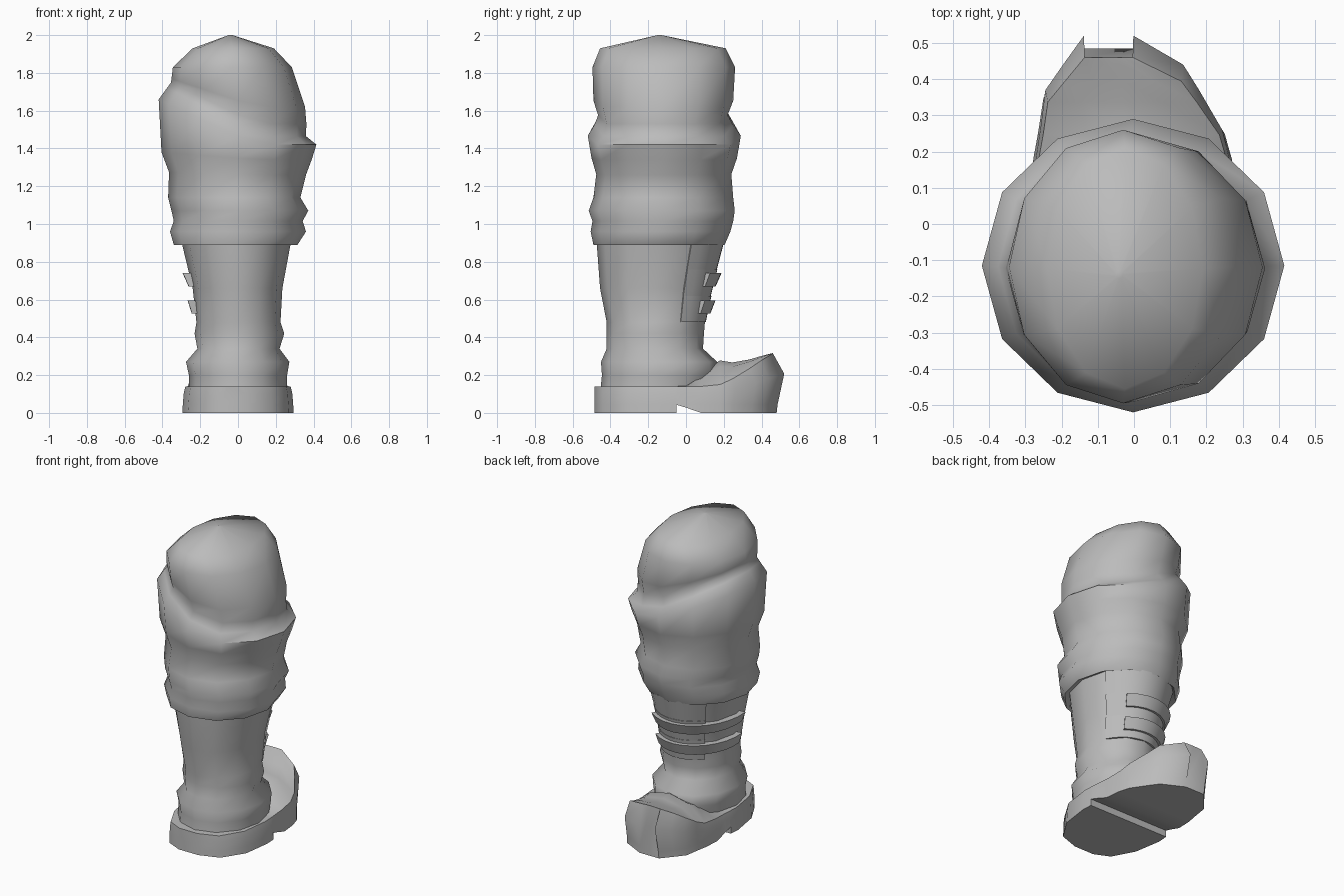
import bpy, bmesh, math
from mathutils import Vector

cube = bpy.data.objects.get("Cube")
if cube:
    bpy.data.objects.remove(cube)

grey = bpy.data.materials.new("plain_grey")
grey.use_nodes = True
grey.diffuse_color = (0.5, 0.5, 0.5, 1)
grey.node_tree.nodes["Principled BSDF"].inputs["Base Color"].default_value = (0.5, 0.5, 0.5, 1)

SIDES = 12


def finish(name, bm, angle):
    """Turn a bmesh into a named, shaded object."""
    bmesh.ops.remove_doubles(bm, verts=bm.verts[:], dist=0.0005)
    bmesh.ops.recalc_face_normals(bm, faces=bm.faces[:])
    mesh = bpy.data.meshes.new(name)
    bm.to_mesh(mesh)
    bm.free()
    mesh.materials.append(grey)
    ob = bpy.data.objects.new(name, mesh)
    bpy.context.collection.objects.link(ob)
    bpy.ops.object.select_all(action='DESELECT')
    ob.select_set(True)
    bpy.context.view_layer.objects.active = ob
    bpy.ops.object.shade_smooth_by_angle(angle=math.radians(angle))
    return ob


def loft(name, loops, angle, closed=False):
    """Skin a row of equal point loops, capping the ends unless closed."""
    bm = bmesh.new()
    rows = [[bm.verts.new(p) for p in loop] for loop in loops]
    n = len(rows[0])
    for a, b in zip(rows, rows[1:]):
        for i in range(n):
            j = (i + 1) % n
            bm.faces.new((a[i], a[j], b[j], b[i]))
    bm.faces.new(rows[0][::-1])
    bm.faces.new(rows[-1])
    return finish(name, bm, angle)


def oval(ring, angle, grow=0.0):
    """Point on an oval given as z, left x, right x, back y, front y."""
    z, x0, x1, y0, y1 = ring
    return Vector(((x0 + x1) / 2 + ((x1 - x0) / 2 + grow) * math.cos(angle),
                   (y0 + y1) / 2 + ((y1 - y0) / 2 + grow) * math.sin(angle), z))


def oval_loop(ring, tilt=0.0):
    """Oval loop whose low x side is lifted, for the slanting fold."""
    pts = [oval(ring, math.tau * i / SIDES) for i in range(SIDES)]
    for p in pts:
        p.z += tilt * max(0, 0.1 - p.x)
    return pts


# Boot shaft with a pinched ankle
shaft = [(0.10, -0.26, 0.26, -0.455, 0.13),
         (0.20, -0.26, 0.26, -0.445, 0.17),
         (0.27, -0.275, 0.272, -0.45, 0.165),
         (0.34, -0.215, 0.22, -0.42, 0.09),
         (0.42, -0.23, 0.245, -0.42, 0.095),
         (0.48, -0.22, 0.225, -0.42, 0.10),
         (0.66, -0.24, 0.235, -0.455, 0.135),
         (0.93, -0.305, 0.285, -0.475, 0.20)]
loft("boot_shaft", [oval_loop(r) for r in shaft], 60)

# Trouser leg: lower gathers, slanting fold, then the rounded knee
trouser = [((0.91, -0.29, 0.27, -0.46, 0.18), 0),
           ((0.89, -0.34, 0.315, -0.49, 0.205), 0),
           ((0.96, -0.36, 0.36, -0.505, 0.235), 0),
           ((1.015, -0.34, 0.342, -0.495, 0.25), 0),
           ((1.07, -0.352, 0.372, -0.515, 0.258), 0),
           ((1.14, -0.37, 0.33, -0.49, 0.25), 0),
           ((1.26, -0.365, 0.36, -0.475, 0.24), 0.03),
           ((1.34, -0.405, 0.39, -0.50, 0.27), 0.08),
           ((1.42, -0.42, 0.415, -0.52, 0.29), 0.46),
           ((1.465, -0.375, 0.36, -0.485, 0.25), 0.54),
           ((1.53, -0.355, 0.362, -0.465, 0.22), 0.48),
           ((1.62, -0.352, 0.355, -0.49, 0.25), 0.33),
           ((1.83, -0.345, 0.285, -0.495, 0.26), 0),
           ((1.93, -0.24, 0.19, -0.455, 0.21), 0),
           ((2.0, -0.05, -0.03, -0.15, -0.13), 0)]
loft("trouser_leg", [oval_loop(r, t) for r, t in trouser], 60)

# Foot: y, left x, right x, underside z, edge height, ridge height
foot = [(-0.485, -0.09, 0.05, 0, 0.14, 0.14),
        (-0.44, -0.19, 0.18, 0, 0.14, 0.14),
        (-0.30, -0.265, 0.27, 0, 0.14, 0.14),
        (-0.12, -0.295, 0.295, 0, 0.14, 0.14),
        (-0.05, -0.29, 0.292, 0, 0.14, 0.14),
        (-0.0495, -0.29, 0.292, 0.043, 0.14, 0.14),
        (0.0, -0.287, 0.287, 0.028, 0.14, 0.15),
        (0.08, -0.283, 0.28, 0, 0.14, 0.21),
        (0.18, -0.278, 0.27, 0, 0.15, 0.278),
        (0.26, -0.265, 0.25, 0, 0.18, 0.267),
        (0.37, -0.25, 0.185, 0, 0.235, 0.283),
        (0.44, -0.2, 0.14, 0, 0.275, 0.3),
        (0.52, -0.14, 0.0, 0, 0.315, 0.317)]


def foot_section(y, x0, x1, under, edge, ridge):
    toe = min(1, max(0, (y - 0.18) / 0.34))
    mid = (x0 + x1) / 2
    half = (x1 - x0) / 2
    # height, width factor, toe setback
    side = [(under, 1.0, 0.04), (0.045, 0.99, 0.035),
            (0.045 + (edge - 0.045) * 0.6, 0.975, 0.0),
            (edge, 0.945, 0.06),
            (edge + (ridge - edge) * 0.75, 0.5, 0.06)]
    right = [(mid + half * w, y - s * toe, z) for z, w, s in side]
    left = [(mid - half * w, y - s * toe, z) for z, w, s in side]
    return right + [(mid, y - 0.06 * toe, ridge)] + left[::-1]


loft("foot", [foot_section(*f) for f in foot], 40)


def shaft_ring(z):
    """Interpolate the shaft oval at a height."""
    for a, b in zip(shaft, shaft[1:]):
        if a[0] <= z <= b[0]:
            t = (z - a[0]) / (b[0] - a[0])
            return tuple(p + (q - p) * t for p, q in zip(a, b))


def band(name, low, high, start, end, out, steps=10):
    """Strip of leather wrapped part way round the shaft."""
    loops = []
    for i in range(steps + 1):
        a = math.radians(start + (end - start) * i / steps)
        loops.append([oval(shaft_ring(z), a, g)
                      for z, g in ((low, -0.02), (low, out * 0.6), (high, out), (high, -0.02))])
    return loft(name, loops, 40)


# Overlapping flap and two straps over the shin
for k in range(3):
    low = 0.48 + 0.14 * k
    band("shin_flap_%d" % (k + 1), low, min(low + 0.14, 0.9), 30, 135, 0.008)
band("upper_strap", 0.67, 0.74, 55, 188, 0.035)
band("lower_strap", 0.525, 0.595, 55, 188, 0.035)
